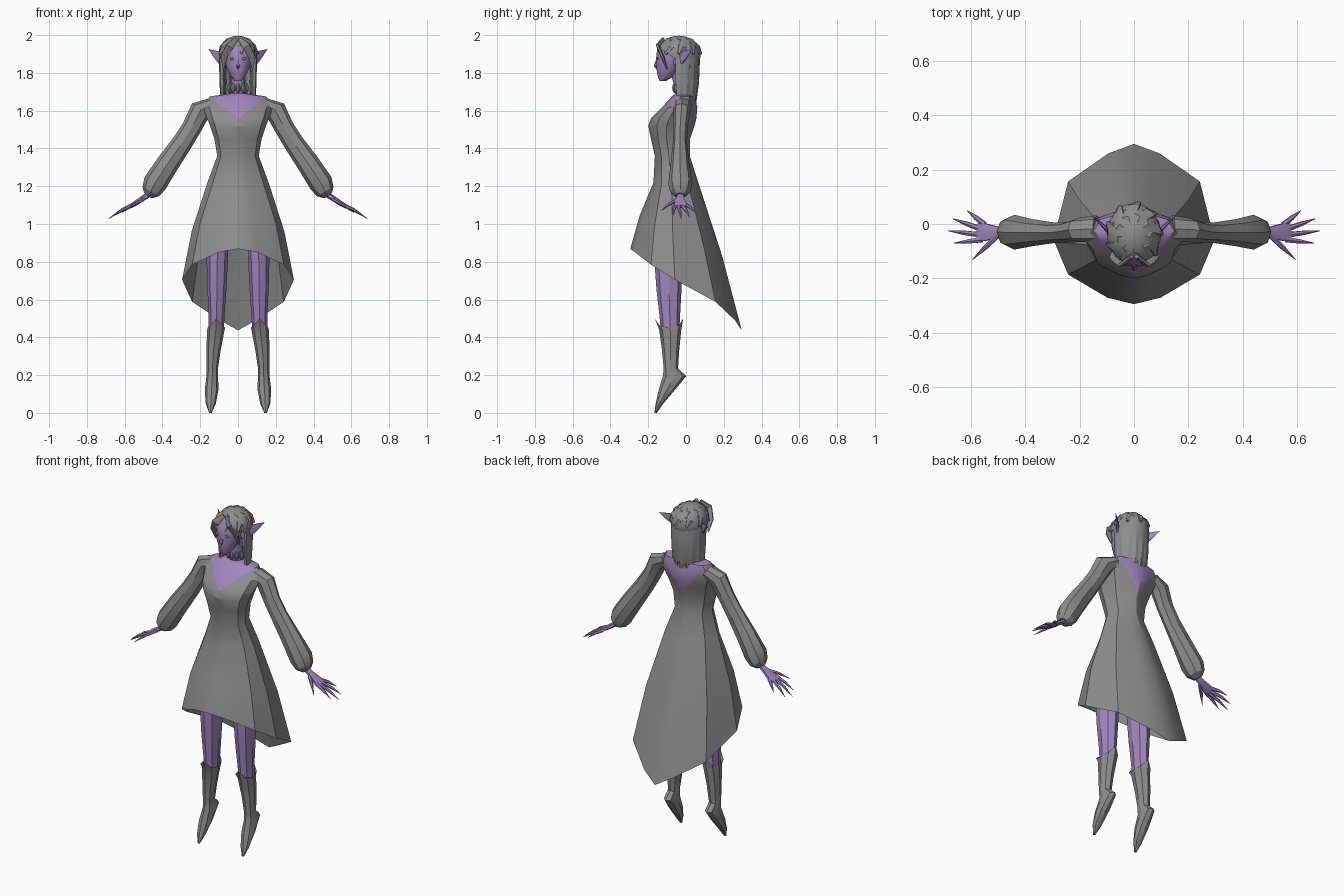
import bpy, bmesh
from math import sin, cos, pi, radians
from mathutils import Vector, Matrix

cube = bpy.data.objects.get("Cube")
if cube:
    bpy.data.objects.remove(cube, do_unlink=True)


def material(name, rgb):
    m = bpy.data.materials.new(name)
    m.use_nodes = True
    m.diffuse_color = (*rgb, 1)
    for node in m.node_tree.nodes:
        if node.type == 'BSDF_PRINCIPLED':
            node.inputs["Base Color"].default_value = (*rgb, 1)
    return m


GREY = material("cloth grey", (0.27, 0.27, 0.27))
SKIN = material("violet skin", (0.36, 0.24, 0.52))
EYE = material("olive eye", (0.22, 0.24, 0.1))
SIDES = (("left", 1), ("right", -1))


def finish(name, bm, *mats, angle=30):
    bmesh.ops.recalc_face_normals(bm, faces=bm.faces[:])
    me = bpy.data.meshes.new(name)
    bm.to_mesh(me)
    bm.free()
    for m in mats:
        me.materials.append(m)
    ob = bpy.data.objects.new(name, me)
    bpy.context.collection.objects.link(ob)
    bpy.ops.object.select_all(action='DESELECT')
    ob.select_set(True)
    bpy.context.view_layer.objects.active = ob
    bpy.ops.object.shade_smooth_by_angle(angle=radians(angle))
    return ob


def loft(rings, cap_start=True, cap_end=True, s=1):
    """Skin closed rings of points; s = -1 mirrors across x."""
    bm = bmesh.new()
    rows = [[bm.verts.new((s * p[0], p[1], p[2])) for p in r] for r in rings]
    n = len(rows[0])
    for a, b in zip(rows, rows[1:]):
        for i in range(n):
            j = (i + 1) % n
            bm.faces.new((a[i], a[j], b[j], b[i]))
    if cap_start:
        bm.faces.new(rows[0])
    if cap_end:
        bm.faces.new(rows[-1])
    return bm


def circle_dirs(n):
    return [(sin(2 * pi * i / n), -cos(2 * pi * i / n)) for i in range(n)]


def level_ring(z, cx, hw, front, back, dirs):
    mid, half = (front + back) / 2, (back - front) / 2
    return [Vector((cx + hw * x, mid + half * y, z)) for x, y in dirs]


def tube(name, path, ref, mat, n=6, s=1):
    """Tapered tube along (x, y, z, radius along ref, other radius)."""
    pts = [Vector(p[:3]) for p in path]
    rings = []
    for i, p in enumerate(path):
        t = (pts[min(i + 1, len(pts) - 1)] - pts[max(i - 1, 0)]).normalized()
        u = Vector(ref)
        u = (u - t * u.dot(t)).normalized()
        v = t.cross(u)
        rings.append([pts[i] + u * p[3] * a + v * p[4] * b for a, b in circle_dirs(n)])
    return finish(name, loft(rings, s=s), mat)


def ellipsoid(bm, centre, size, seg=12):
    m = Matrix.Translation(centre) @ Matrix.Diagonal((*size, 1))
    bmesh.ops.create_uvsphere(bm, u_segments=seg, v_segments=seg // 2 + 2, radius=1, matrix=m)


# Dress: twelve columns from shoulders to the slanted hem
half = [(0, -1), (.33, -.92), (.82, -.63), (1, -.2), (.82, .53), (.32, .88), (0, 1)]
columns = half + [(-x, y) for x, y in half[-2:0:-1]]
hem_z = [.868, .852, .785, .705, .588, .49, .437]
hem_z += hem_z[-2:0:-1]
body = [(1.69, .05, -.06, .03), (1.675, .15, -.075, .045), (1.62, .185, -.125, .06),
        (1.56, .165, -.185, .055), (1.52, .148, -.2, .045), (1.45, .125, -.185, .022),
        (1.36, .11, -.165, .02), (1.22, .162, -.172, .065)]
rings = [level_ring(z, 0, w, f, b, columns) for z, w, f, b in body]
hip = rings[-1]
hem = [Vector((.296 * x, .295 * y, z)) for (x, y), z in zip(columns, hem_z)]
middle = [(a + b) / 2 + Vector((.016 * x, .012 * y, 0))
          for a, b, (x, y) in zip(hip, hem, columns)]
bm = loft(rings + [middle, hem], cap_end=False)


# Skin shows above a V neckline, deeper at the back
def neckline(front):
    return (1.557, .78) if front else (1.48, 1.4)


for s in (1, -1):
    for front in (True, False):
        base, slope = neckline(front)
        faces = [f for f in bm.faces if f.calc_center_median().x * s > 1e-4
                 and f.calc_center_median().z > 1.4
                 and (f.calc_center_median().y < -.06) == front]
        geom = set(faces) | {e for f in faces for e in f.edges} | {v for f in faces for v in f.verts}
        bmesh.ops.bisect_plane(bm, geom=list(geom), plane_co=(0, 0, base),
                               plane_no=(-slope * s, 0, 1))
for f in bm.faces:
    c = f.calc_center_median()
    base, slope = neckline(c.y < -.06)
    f.material_index = int(c.z > base + slope * abs(c.x))
finish("dress", bm, GREY, SKIN)

# Neck and head
round12 = circle_dirs(12)
neck = [(1.65, .05, -.065, .03), (1.7, .038, -.055, .025), (1.82, .038, -.085, .015)]
finish("neck", loft([level_ring(z, 0, w, f, b, round12) for z, w, f, b in neck]), SKIN)
skull = [(1.757, .018, -.14, -.105), (1.785, .042, -.15, -.06), (1.83, .062, -.158, -.03),
         (1.88, .072, -.158, 0), (1.93, .075, -.152, .02), (1.97, .055, -.11, 0)]
finish("head", loft([level_ring(z, 0, w, f, b, round12) for z, w, f, b in skull]), SKIN, angle=50)
tube("nose", [(0, -.15, 1.88, .006, .005), (0, -.163, 1.835, .011, .008),
              (0, -.155, 1.822, .004, .003)], (1, 0, 0), SKIN)

# Choker of oval beads
bm = bmesh.new()
for i in range(10):
    a = 2 * pi * i / 10
    ellipsoid(bm, (.046 * sin(a), -.014 - .046 * cos(a), 1.72), (.013, .013, .027), 8)
finish("choker", bm, GREY)

# Hair cap, cut along the hairline
bm = bmesh.new()
ellipsoid(bm, (0, -.038, 1.9), (.1, .116, .097), 18)
bmesh.ops.bisect_plane(bm, geom=bm.verts[:] + bm.edges[:] + bm.faces[:],
                       plane_co=(0, -.15, 1.94), plane_no=(0, .105, .15), clear_inner=True)
finish("hair_cap", bm, GREY)

# Swirled locks over the crown
for k in range(9):
    path = []
    for r, turn, z, w in ((.012, 0, 1.985, .008), (.055, .35, 1.973, .026),
                          (.088, .7, 1.937, .026), (.1, .9, 1.9, .008)):
        a = 2 * pi * k / 9 + turn
        path.append((r * sin(a), -.036 + 1.13 * r * cos(a), z, w, .011))
    a = 2 * pi * k / 9 + .5
    tube(f"crown_lock_{k + 1}", path, (cos(a), -sin(a), 0), GREY)

# Long strands down the back
for k in range(9):
    deg = -88 + 22 * k
    a = radians(deg)
    end = 1.57 + .0015 * abs(deg) + .02 * (k % 2)
    path = [(sin(a) * rx, -.035 + cos(a) * ry, z, w, t) for rx, ry, z, w, t in (
        (.075, .085, 1.95, .02, .01), (.088, .096, 1.87, .03, .013),
        (.084, .09, 1.75, .027, .014), (.084, .082, 1.66, .018, .01), (.08, .08, end, .002, .002))]
    tube(f"back_strand_{k + 1}", path, (cos(a), -sin(a), 0), GREY)

for side, s in SIDES:
    # Fringe, ear and eye
    tube(f"{side}_fringe", [(.01, -.12, 1.98, .012, .008), (.045, -.148, 1.94, .024, .009),
                            (.073, -.123, 1.885, .022, .009), (.078, -.1, 1.82, .003, .003)],
         (1, -.4, .6), GREY, s=s)
    tube(f"{side}_ear", [(.062, -.06, 1.85, .022, .008), (.09, -.03, 1.875, .034, .009),
                         (.12, 0, 1.9, .022, .006), (.155, .03, 1.925, .001, .001)],
         (0, 0, 1), SKIN, s=s)
    bm = bmesh.new()
    ellipsoid(bm, (.03 * s, -.149, 1.875), (.014, .005, .007))
    finish(f"{side}_eye", bm, EYE)

    # Balloon sleeve gathered at the wrist
    tube(f"{side}_sleeve", [(.135, -.018, 1.635, .05, .035), (.2, -.022, 1.6, .045, .058),
                            (.245, -.03, 1.51, .038, .052), (.295, -.032, 1.43, .038, .054),
                            (.375, -.032, 1.315, .05, .06), (.44, -.03, 1.215, .064, .064),
                            (.462, -.03, 1.172, .054, .05), (.478, -.03, 1.15, .026, .024)],
         (0, 1, 0), GREY, n=8, s=s)

    # Hand with spread fingers
    tube(f"{side}_palm", [(.46, -.03, 1.165, .018, .016), (.5, -.03, 1.138, .022, .014),
                          (.55, -.03, 1.105, .038, .013), (.575, -.028, 1.092, .034, .009)],
         (0, 1, 0), SKIN, s=s)
    fingers = {"thumb": ((.505, -.045, 1.13), (.595, -.132, 1.07)),
               "index_finger": ((.56, -.058, 1.1), (.662, -.07, 1.042)),
               "middle_finger": ((.565, -.04, 1.095), (.685, -.025, 1.028)),
               "ring_finger": ((.565, -.018, 1.095), (.668, .02, 1.038)),
               "little_finger": ((.55, -.002, 1.102), (.615, .05, 1.06))}
    for name, (a, b) in fingers.items():
        knuckle = Vector(a).lerp(Vector(b), .5) + Vector((0, 0, .006))
        tube(f"{side}_{name}", [(*a, .011, .01), (*knuckle, .009, .008), (*b, .001, .001)],
             (0, 1, .1), SKIN, s=s)

    # Bare leg
    tube(f"{side}_leg", [(.105, -.09, 1.0, .056, .074), (.11, -.092, .8, .056, .075),
                         (.112, -.09, .65, .05, .066), (.113, -.086, .52, .042, .055),
                         (.116, -.084, .42, .04, .048)], (1, 0, 0), SKIN, n=8, s=s)

    # Pointed boot, cuff peaked at front and back
    boot = [(.5, .115, .047, -.165, -.015), (.44, .117, .046, -.142, -.025),
            (.33, .13, .038, -.127, -.036), (.235, .136, .03, -.118, -.042),
            (.195, .136, .031, -.122, .002), (.12, .14, .036, -.145, -.06),
            (.05, .144, .027, -.16, -.12), (0, .146, .007, -.168, -.155)]
    rings = [level_ring(*r, circle_dirs(8)) for r in boot]
    for p, (x, y) in zip(rings[0], circle_dirs(8)):
        p.z -= .05 * abs(x)
    finish(f"{side}_boot", loft(rings, cap_start=False, s=s), GREY)
